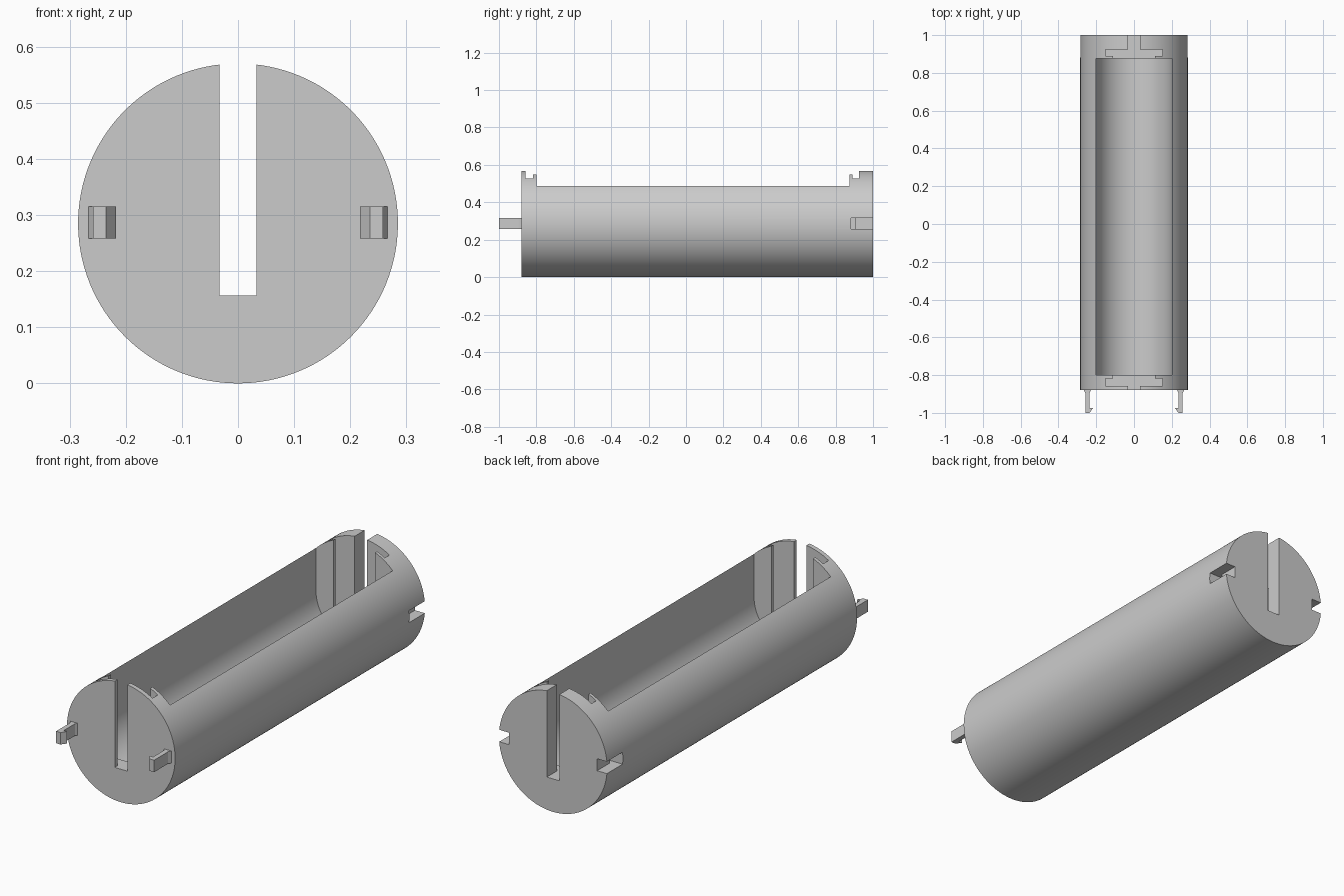
import bpy, bmesh, math
from mathutils import Vector

cube = bpy.data.objects.get("Cube")
if cube:
    bpy.data.objects.remove(cube, do_unlink=True)

R = 0.285            # body radius, also the height of its axis
FRONT, BACK = -0.88, 1.0
TOP = 0.7            # cutters reach above the body

grey = bpy.data.materials.new("light_grey_plastic")
grey.use_nodes = True
colour = (0.6, 0.6, 0.6, 1)
grey.diffuse_color = colour
grey.node_tree.nodes["Principled BSDF"].inputs["Base Color"].default_value = colour


def prism(name, outline, offset):
    """Extrude a planar outline of 3D points along an offset."""
    bm = bmesh.new()
    face = bm.faces.new([bm.verts.new(p) for p in outline])
    new = bmesh.ops.extrude_face_region(bm, geom=[face])["geom"]
    verts = [v for v in new if isinstance(v, bmesh.types.BMVert)]
    bmesh.ops.translate(bm, verts=verts, vec=Vector(offset))
    bmesh.ops.recalc_face_normals(bm, faces=bm.faces)
    mesh = bpy.data.meshes.new(name)
    bm.to_mesh(mesh)
    bm.free()
    obj = bpy.data.objects.new(name, mesh)
    bpy.context.collection.objects.link(obj)
    mesh.materials.append(grey)
    return obj


def box(name, x, y, z):
    base = [(x[0], y[0], z[0]), (x[1], y[0], z[0]), (x[1], y[1], z[0]), (x[0], y[1], z[0])]
    return prism(name, base, (0, 0, z[1] - z[0]))


def arc(radius, start, end, count, y):
    angles = [start + (end - start) * i / count for i in range(count + 1)]
    return [(radius * math.cos(a), y, R + radius * math.sin(a)) for a in angles]


# Round body
body = prism("battery_tube", arc(R, -math.pi / 2, 1.5 * math.pi, 128, FRONT)[:-1],
             (0, BACK - FRONT, 0))

# U-shaped battery cavity, open at the top
cav_front, cav_back, cav_r = -0.80, 0.875, 0.202
u_shape = arc(cav_r, math.pi, 2 * math.pi, 64, cav_front)
u_shape += [(cav_r, cav_front, TOP), (-cav_r, cav_front, TOP)]
cutters = [prism("cavity_cutter", u_shape, (0, cav_back - cav_front, 0))]

# Wire slot through both ends, with a contact pocket and window at each end
floor = 0.157
cutters.append(box("wire_slot_cutter", (-0.033, 0.033), (FRONT - 0.1, BACK + 0.1), (floor, TOP)))
for end, pocket, window in (("front", (-0.858, -0.817), (-0.83, -0.78)),
                            ("back", (0.89, 0.925), (0.85, 0.91))):
    cutters.append(box(end + "_pocket_cutter", (-0.15, 0.15), pocket, (floor, TOP)))
    cutters.append(box(end + "_window_cutter", (-0.11, 0.11), window, (floor, TOP)))

# Clip sockets at the back, clips at the front
clip_z = (0.258, 0.315)
clip_outline = [(0.228, -0.87), (0.228, FRONT), (0.235, -0.892), (0.235, -0.975),
                (0.217, -0.975), (0.235, -1.0), (0.258, -1.0), (0.258, -0.895),
                (0.266, FRONT), (0.266, -0.87)]
clips = []
for side, s in (("left", 1), ("right", -1)):
    cutters.append(box(side + "_socket_cutter", (s * 0.232, s * 0.4), (0.89, BACK + 0.1), clip_z))
    cutters.append(box(side + "_catch_cutter", (s * 0.215, s * 0.4), (0.882, 0.905), clip_z))
    clips.append(prism(side + "_clip", [(s * x, y, clip_z[0]) for x, y in clip_outline],
                       (0, 0, clip_z[1] - clip_z[0])))

# Cut the body
for cutter in cutters:
    mod = body.modifiers.new(cutter.name, "BOOLEAN")
    mod.operation = "DIFFERENCE"
    mod.solver = "EXACT"
    mod.object = cutter
    cutter.hide_render = True

bpy.ops.object.select_all(action="DESELECT")
body.select_set(True)
bpy.context.view_layer.objects.active = body
for mod in list(body.modifiers):
    bpy.ops.object.modifier_apply(modifier=mod.name)
for cutter in cutters:
    bpy.data.objects.remove(cutter, do_unlink=True)
bpy.ops.object.shade_smooth_by_angle(angle=math.radians(25))
